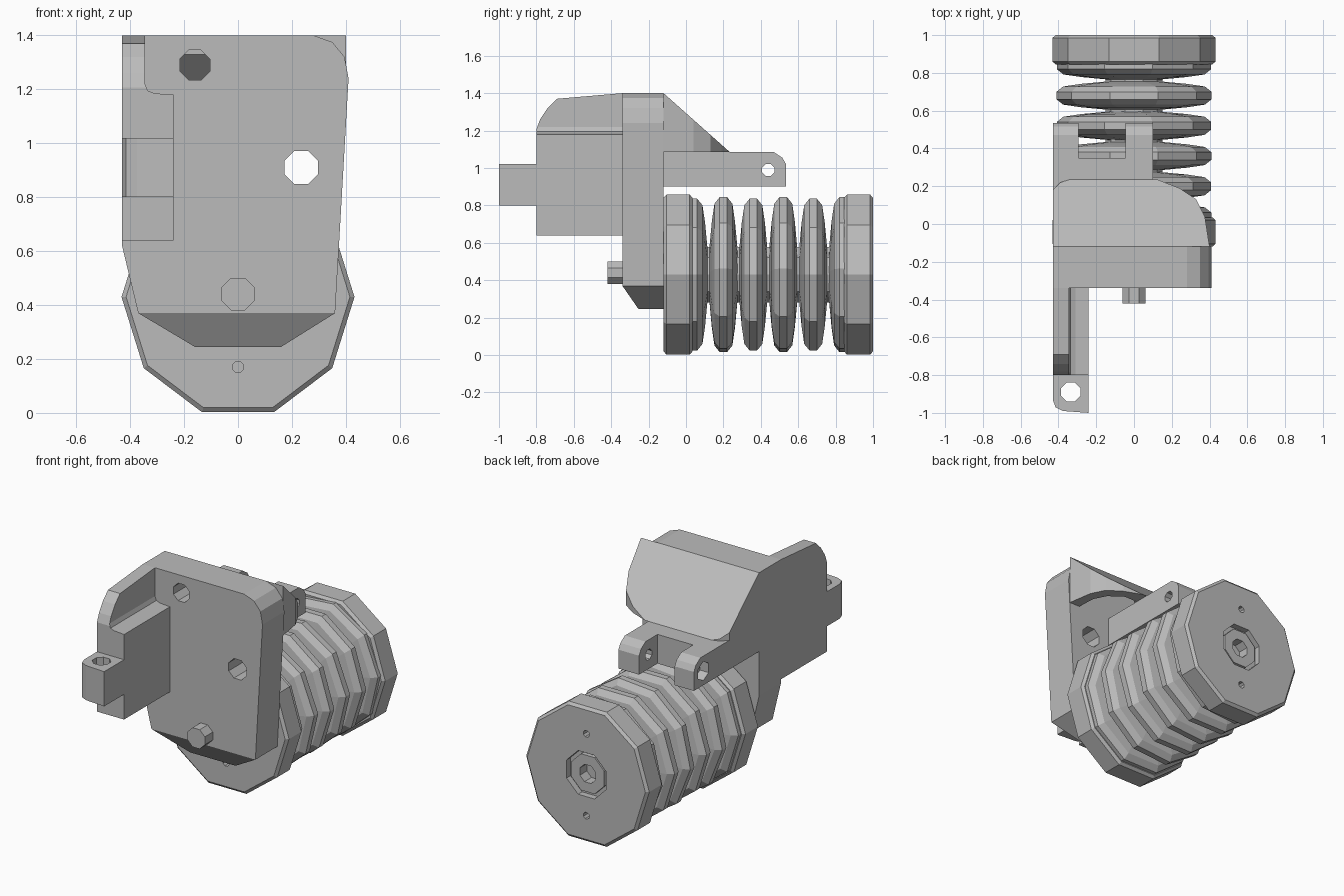
import bpy, bmesh, math
from mathutils import Vector

cube = bpy.data.objects.get("Cube")
if cube:
    bpy.data.objects.remove(cube, do_unlink=True)

GREY = (0.5, 0.5, 0.5, 1)
grey = bpy.data.materials.new("plain grey")
grey.use_nodes = True
grey.diffuse_color = GREY
grey.node_tree.nodes["Principled BSDF"].inputs["Base Color"].default_value = GREY


def finish(name, bm):
    bmesh.ops.recalc_face_normals(bm, faces=bm.faces)
    mesh = bpy.data.meshes.new(name)
    bm.to_mesh(mesh)
    bm.free()
    mesh.materials.append(grey)
    obj = bpy.data.objects.new(name, mesh)
    bpy.context.collection.objects.link(obj)
    return obj


def prism(name, axis, points, start, end):
    """Extrude a 2D outline along an axis; points keep x, y, z order."""
    place = {"x": lambda a, b: (start, a, b),
             "y": lambda a, b: (a, start, b),
             "z": lambda a, b: (a, b, start)}[axis]
    bm = bmesh.new()
    face = bm.faces.new([bm.verts.new(place(*p)) for p in points])
    ext = bmesh.ops.extrude_face_region(bm, geom=[face])
    step = Vector([(end - start) * (axis == k) for k in "xyz"])
    bmesh.ops.translate(bm, vec=step, verts=[g for g in ext["geom"] if isinstance(g, bmesh.types.BMVert)])
    return finish(name, bm)


def ring(u, v, r, sides=8, turn=0.5):
    steps = [math.tau * (i + turn) / sides for i in range(sides)]
    return [(u + r * math.cos(t), v + r * math.sin(t)) for t in steps]


def combine(obj, cutter, operation="DIFFERENCE"):
    mod = obj.modifiers.new("shape", "BOOLEAN")
    mod.operation = operation
    mod.solver = "EXACT"
    mod.object = cutter
    bpy.context.view_layer.objects.active = obj
    bpy.ops.object.modifier_apply(modifier=mod.name)
    bpy.data.objects.remove(cutter, do_unlink=True)


def drill(obj, axis, u, v, r, start, end, sides=8):
    combine(obj, prism("cutter", axis, ring(u, v, r, sides), start, end))


def lathe(name, profile, y, sides, turn=0.0):
    """Spin (offset, radius) points around the barrel axis."""
    bm = bmesh.new()
    loops = []
    for dy, r in profile:
        loops.append([bm.verts.new((px, y + dy, AXIS_Z + 1.04 * pz))
                      for px, pz in ring(0, 0, r, sides, turn)])
    for a, b in zip(loops, loops[1:]):
        for i in range(sides):
            j = (i + 1) % sides
            bm.faces.new((a[i], a[j], b[j], b[i]))
    bm.faces.new(loops[0])
    bm.faces.new(loops[-1])
    return finish(name, bm)


AXIS_Z = 0.43
LEFT, FRONT, BACK = -0.43, -0.34, -0.12

# Main plate: rounded outline with a sloping front bottom edge
plate = prism("main_plate", "y", [
    (LEFT, 1.4), (LEFT, 0.62), (-0.37, 0.37), (-0.16, 0.245), (0.16, 0.245),
    (0.36, 0.37), (0.41, 1.24), (0.395, 1.32), (0.35, 1.375), (0.28, 1.4)], FRONT, BACK)
combine(plate, prism("cutter", "x", [(-0.4, 0.37), (FRONT, 0.37), (-0.25, 0.24), (-0.25, 0.1), (-0.4, 0.1)], -1, 1))
drill(plate, "y", 0.235, 0.91, 0.067, -0.5, 0.1)
drill(plate, "y", -0.16, 1.29, 0.06, -0.5, 0.1)

# Short locating pin
prism("front_pin", "y", ring(0, 0.44, 0.066), -0.42, FRONT)

# Forward arm: thick block below, thin cheek above, rounded front top
arm = prism("front_arm", "y", [
    (LEFT, 0.64), (-0.24, 0.64), (-0.24, 1.18), (-0.31, 1.185), (-0.335, 1.195),
    (-0.345, 1.22), (-0.345, 1.45), (LEFT, 1.45)], -0.8, FRONT)
combine(arm, prism("cutter", "x", [
    (-0.9, 0.5), (-0.2, 0.5), (-0.2, 1.4), (FRONT, 1.4), (-0.69, 1.37), (-0.74, 1.32),
    (-0.78, 1.26), (-0.81, 1.18), (-0.9, 1.0)], -0.6, 0), "INTERSECT")

# Screw tab at the end of the arm
tab = prism("screw_tab", "z", [
    (LEFT, -0.8), (LEFT, -0.93), (-0.415, -0.97), (-0.375, -0.99), (-0.24, -1), (-0.24, -0.8)], 0.8, 1.02)
drill(tab, "z", -0.335, -0.89, 0.055, 0.7, 1.1)

# Hollow sloping hood behind the plate
hood = prism("rear_hood", "z", [
    (LEFT, BACK), (LEFT, 0.18), (-0.39, 0.22), (-0.31, 0.245), (0.1, 0.245), (0.24, 0.19),
    (0.33, 0.13), (0.375, 0.04), (0.4, BACK)], 1.085, 1.45)
combine(hood, prism("cutter", "x", [(-0.3, 1), (0.33, 1), (BACK, 1.4), (-0.3, 1.4)], -1, 1), "INTERSECT")
hollow = prism("cutter", "z", [
    (-0.34, -0.2), (-0.34, 0.16), (0.1, 0.18), (0.2, 0.14), (0.28, 0.08), (0.32, 0), (0.33, -0.2)], 1, 1.45)
combine(hollow, prism("cutter", "x", [(-0.3, 0.9), (0.29, 0.95), (BACK, 1.33), (-0.3, 1.33)], -1, 1), "INTERSECT")
combine(hood, hollow)

# Hinge base with two drilled lugs
prism("hinge_base", "x", [(BACK, 0.9), (0.35, 0.9), (0.35, 1.085), (BACK, 1.085)], LEFT, 0.1)
for name, x0, x1 in (("outer_lug", LEFT, -0.295), ("inner_lug", -0.045, 0.1)):
    lug = prism(name, "x", [
        (0.35, 0.9), (0.535, 0.9), (0.535, 1.02), (0.515, 1.055), (0.47, 1.085), (0.35, 1.085)], x0, x1)
    drill(lug, "x", 0.44, 0.99, 0.035, -1, 1)
    if name == "outer_lug":
        drill(lug, "x", 0.44, 0.99, 0.06, -1, x0 + 0.06, 6)

# Ribbed barrel: core, fins and two end discs
lathe("barrel_core", [(0, 0.15), (0.82, 0.15)], 0.03, 10)
fin = [(-0.075, 0.14), (-0.062, 0.28), (-0.048, 0.375), (-0.02, 0.41)]
fin += [(-dy, r) for dy, r in reversed(fin)]
for i in range(6):
    lathe(f"fin_{i + 1}", fin, 0.04 + 0.16 * i, 10, (i % 2) * 0.12)

rim = [(0, 0.415), (0.015, 0.432), (0.14, 0.432), (0.155, 0.415)]
for name, y, face, inward in (("front_disc", BACK, BACK, 1), ("rear_disc", 0.845, 1.0, -1)):
    disc = lathe(name, rim, y, 10)
    for z in (AXIS_Z - 0.26, AXIS_Z + 0.26):
        drill(disc, "y", 0, z, 0.022, face - 0.05, face + 0.05)
    drill(disc, "y", 0, AXIS_Z, 0.15, face - 0.04, face + 0.04)
    drill(disc, "y", 0, AXIS_Z, 0.06, face - 0.13, face + 0.13)
    # Raised collar inside the recess
    collar = prism(name + "_collar", "y", ring(0, AXIS_Z, 0.125), face + inward * 0.04, face + inward * 0.015)
    drill(collar, "y", 0, AXIS_Z, 0.06, face - 0.1, face + 0.1)
